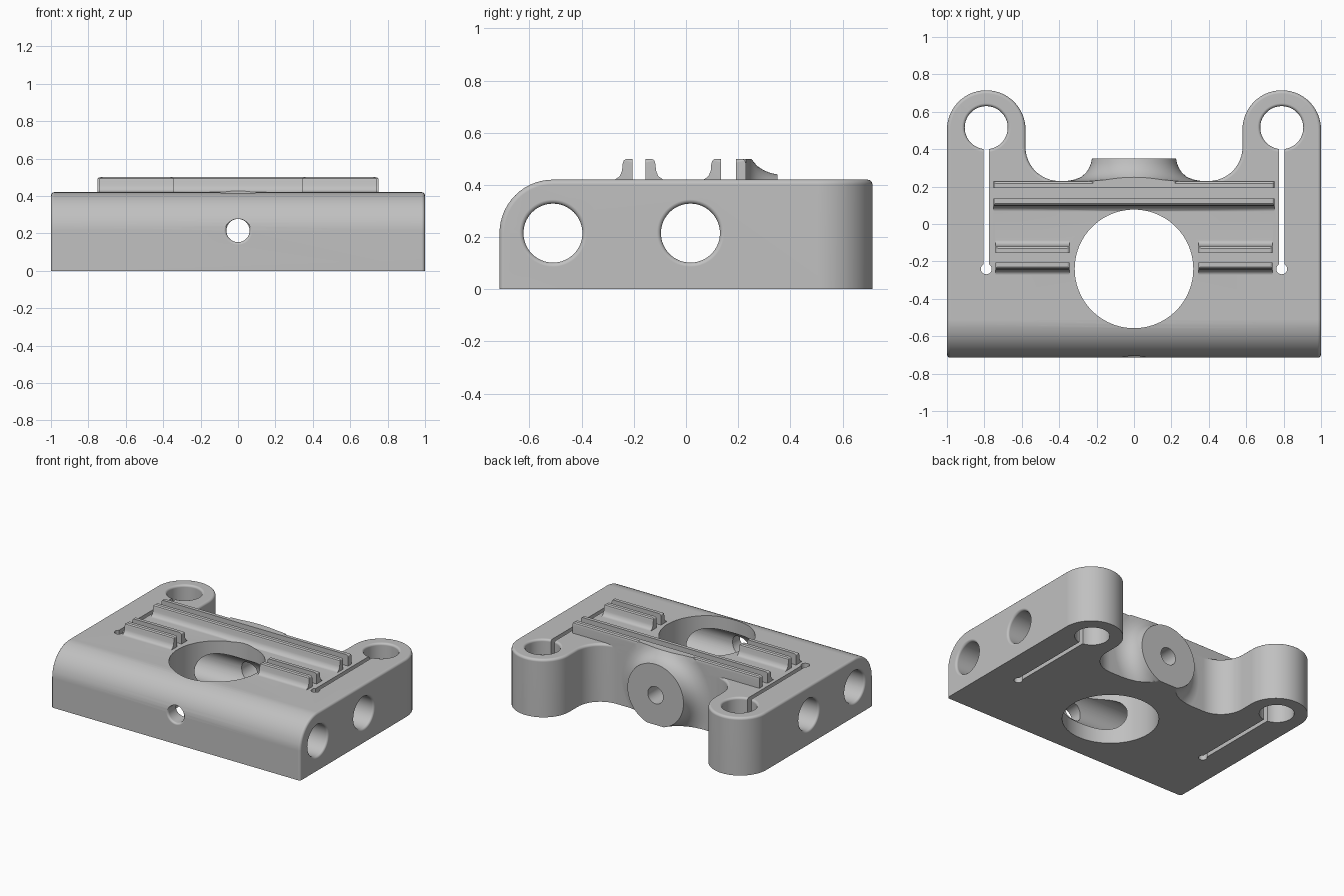
import bpy, bmesh
from math import sin, cos, pi, radians
from mathutils import Vector

cube = bpy.data.objects.get("Cube")
if cube:
    bpy.data.objects.remove(cube, do_unlink=True)

TOP, BACK, FRONT = 0.42, 0.23, -0.715
HOLE_Z = 0.215


def finish(name, bm):
    bmesh.ops.recalc_face_normals(bm, faces=bm.faces[:])
    mesh = bpy.data.meshes.new(name)
    bm.to_mesh(mesh)
    bm.free()
    mesh.shade_smooth()
    obj = bpy.data.objects.new(name, mesh)
    bpy.context.collection.objects.link(obj)
    return obj


def extrude(bm, points, offset):
    """Fill a closed outline and extrude it by the offset vector."""
    face = bm.faces.new([bm.verts.new(p) for p in points])
    moved = bmesh.ops.extrude_face_region(bm, geom=[face])["geom"]
    bmesh.ops.translate(bm, verts=[v for v in moved if isinstance(v, bmesh.types.BMVert)],
                        vec=offset)
    bmesh.ops.recalc_face_normals(bm, faces=bm.faces[:])


def box(name, lo, hi):
    bm = bmesh.new()
    extrude(bm, [(lo[0], lo[1], lo[2]), (hi[0], lo[1], lo[2]),
                 (hi[0], hi[1], lo[2]), (lo[0], hi[1], lo[2])], (0, 0, hi[2] - lo[2]))
    return finish(name, bm)


def lathe(name, profile, centre, axis, sides=64):
    """Revolve (radius, position) pairs about an axis through the centre."""
    bm = bmesh.new()
    rings = []
    for r, t in profile:
        ring = []
        for i in range(sides):
            a = 2 * pi * i / sides
            p = [r * cos(a), r * sin(a), t]
            turn = {"x": 2, "y": 1, "z": 0}[axis]
            ring.append(bm.verts.new(Vector(p[turn:] + p[:turn]) + Vector(centre)))
        rings.append(ring)
    for a, b in zip(rings, rings[1:]):
        for i in range(sides):
            j = (i + 1) % sides
            bm.faces.new((a[i], a[j], b[j], b[i]))
    bm.faces.new(rings[0])
    bm.faces.new(rings[-1])
    return finish(name, bm)


def hole(r, start, end, centre, axis, flare_start=0, flare_end=0, sides=64):
    """Round cutter with optional softened mouths at either end."""
    def mouth(pos, inward, f):
        if not f:
            return [(r, pos - inward * 0.1)]
        arc = [(r + f - f * sin(a), pos + inward * f * (1 - cos(a)))
               for a in (radians(d) for d in (0, 30, 60, 90))]
        return [(r + f, pos - inward * 0.1)] + arc
    profile = mouth(start, 1, flare_start) + mouth(end, -1, flare_end)[::-1]
    return lathe("hole_cutter", profile, centre, axis, sides)


def combine(target, other, operation):
    mod = target.modifiers.new("combine", "BOOLEAN")
    mod.operation, mod.solver, mod.object = operation, "EXACT", other
    bpy.context.view_layer.objects.active = target
    bpy.ops.object.modifier_apply(modifier=mod.name)
    bpy.data.objects.remove(other, do_unlink=True)


# Block with two rear lugs
def arc(cx, cy, r, a0, a1, n):
    angles = [radians(a0 + (a1 - a0) * i / n) for i in range(n + 1)]
    return [(cx + r * cos(a), cy + r * sin(a), 0) for a in angles]


half = [(1, FRONT, 0)] + arc(0.79, 0.505, 0.21, 0, 180, 28) + arc(0.40, 0.41, 0.18, 0, -90, 12)
bm = bmesh.new()
extrude(bm, half + [(-x, y, z) for x, y, z in reversed(half)], (0, 0, TOP))

# Large round on the front top edge, then a fine round on the other rims
front = [e for e in bm.edges if all(v.co.z > 0.4 and v.co.y < -0.7 for v in e.verts)]
bmesh.ops.bevel(bm, geom=front, offset=0.205, segments=14, profile=0.5, affect="EDGES")
bm.normal_update()
rims = [e for e in bm.edges if e.calc_face_angle(0) > radians(60)
        and any(v.co.z > 0.01 for v in e.verts)]
bmesh.ops.bevel(bm, geom=rims, offset=0.018, segments=3, profile=0.5, affect="EDGES")
body = finish("carriage_body", bm)

# Flared round boss on the back, trimmed flush above and below
boss = lathe("boss", [(0.36, 0.2), (0.36, BACK), (0.32, 0.237), (0.285, 0.25), (0.257, 0.273),
                      (0.24, 0.3), (0.23, 0.325), (0.225, 0.35)], (0, 0, HOLE_Z), "y", 80)
combine(boss, box("trim", (-1, 0, 0), (1, 1, 0.5)), "INTERSECT")
combine(body, boss, "UNION")


# Belt clamp rails: straight inner face, curved foot on the outer side
def rail(x0, x1, inner, side, foot=True):
    shape = [(0, 0.39), (0, 0.5), (0.025, 0.5), (0.034, 0.493), (0.038, 0.48)]
    if foot:
        shape += [(0.04, 0.455), (0.049, 0.433), (0.068, TOP), (0.068, 0.39)]
    else:
        shape += [(0.038, 0.39)]
    bm = bmesh.new()
    extrude(bm, [(x0, inner + side * w, z) for w, z in shape], (x1 - x0, 0, 0))
    ends = [e for e in bm.edges if all(v.co.z > 0.499 for v in e.verts)
            and abs(e.verts[0].co.x - e.verts[1].co.x) < 0.001]
    bmesh.ops.bevel(bm, geom=ends, offset=0.016, segments=3, profile=0.5, affect="EDGES")
    combine(body, finish("rail", bm), "UNION")


rail(-0.75, 0.75, 0.135, -1)
rail(-0.75, 0.75, 0.192, 1, foot=False)
for x0, x1 in ((-0.74, -0.345), (0.345, 0.74)):
    rail(x0, x1, -0.205, -1)
    rail(x0, x1, -0.155, 1)

# Large central opening, cross bores and lengthwise bore
combine(body, hole(0.317, 0, TOP, (0, -0.24, 0), "z", sides=96), "DIFFERENCE")
for y in (-0.51, 0.017):
    combine(body, hole(0.113, -1, 1, (0, y, HOLE_Z), "x", 0.016, 0.016), "DIFFERENCE")
combine(body, hole(0.062, FRONT, 0.35, (0, 0, HOLE_Z), "y", 0.014, 0, 40), "DIFFERENCE")

# Lug holes with clamping slots that end in small relief holes
for x in (-0.79, 0.79):
    combine(body, hole(0.115, 0, TOP, (x, 0.515, 0), "z", 0, 0.016), "DIFFERENCE")
    combine(body, box("slot", (x - 0.015, -0.24, -0.1), (x + 0.015, 0.5, 0.6)), "DIFFERENCE")
    combine(body, hole(0.029, 0, TOP, (x, -0.24, 0), "z", 0, 0, 24), "DIFFERENCE")

# Colour and shading
grey = bpy.data.materials.new("light_grey")
grey.use_nodes = True
colour = (0.53, 0.53, 0.53, 1)
grey.diffuse_color = colour
grey.node_tree.nodes["Principled BSDF"].inputs["Base Color"].default_value = colour
body.data.materials.clear()
body.data.materials.append(grey)
for poly in body.data.polygons:
    poly.material_index = 0

bpy.ops.object.select_all(action="DESELECT")
body.select_set(True)
bpy.context.view_layer.objects.active = body
bpy.ops.object.shade_smooth_by_angle(angle=radians(35))
weighted = body.modifiers.new("weighted_normals", "WEIGHTED_NORMAL")
weighted.keep_sharp = True
